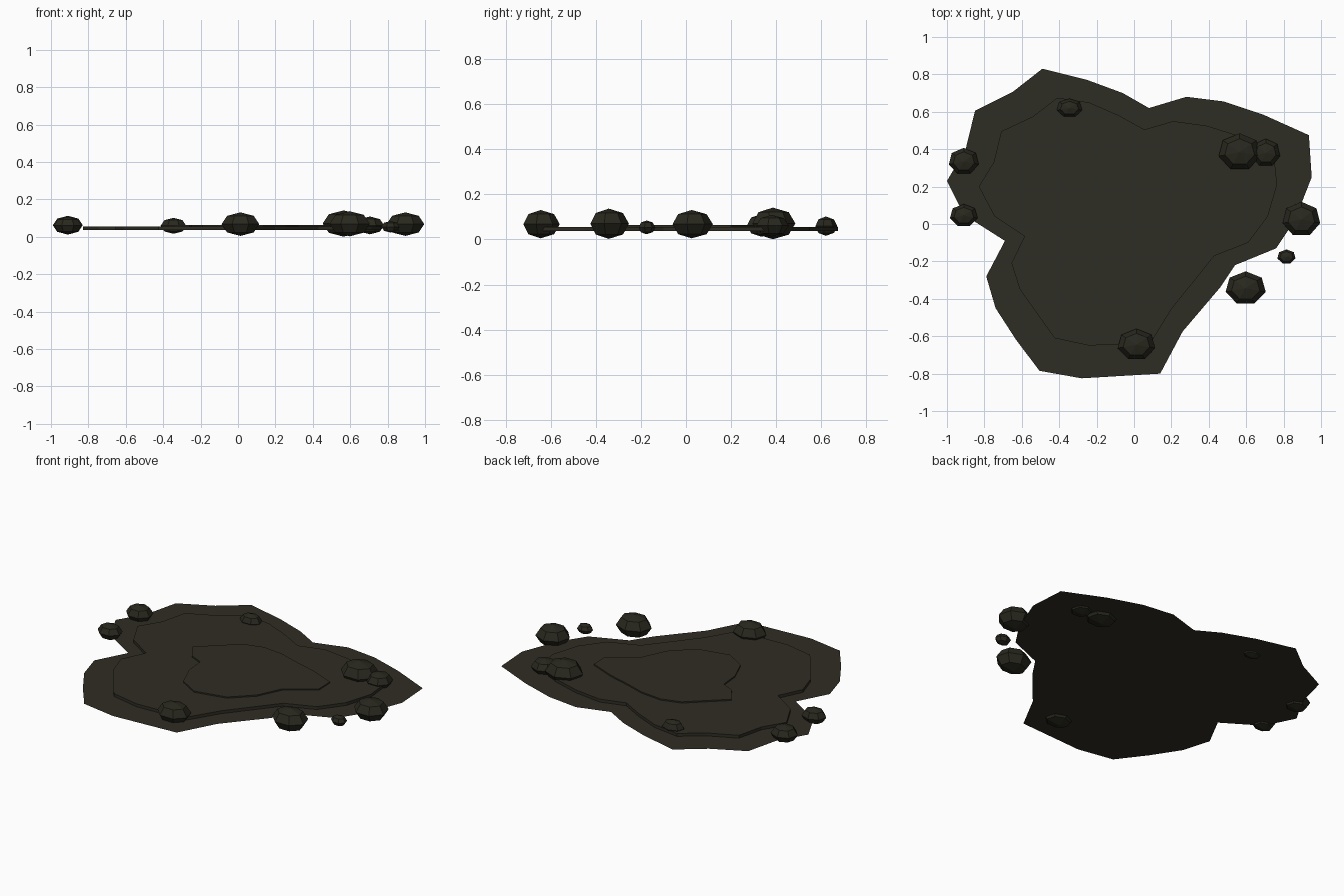
import bpy, bmesh, math
from mathutils import Matrix

if "Cube" in bpy.data.objects:
    bpy.data.objects.remove(bpy.data.objects["Cube"])


def material(name, rgb):
    m = bpy.data.materials.new(name)
    m.diffuse_color = (*rgb, 1)
    m.use_nodes = True
    m.node_tree.nodes["Principled BSDF"].inputs["Base Color"].default_value = m.diffuse_color
    return m


MUD = material("dark mud", (0.028, 0.026, 0.017))
STONE = material("dark clod", (0.022, 0.021, 0.013))


def finish(name, bm, mat):
    me = bpy.data.meshes.new(name)
    bm.to_mesh(me)
    bm.free()
    me.materials.append(mat)
    ob = bpy.data.objects.new(name, me)
    bpy.context.collection.objects.link(ob)
    return ob


def layer(name, outline, z0, z1):
    """Flat outline, clockwise from above; raised when z1 > z0."""
    bm = bmesh.new()
    top = [bm.verts.new((x, y, z1)) for x, y in reversed(outline)]
    bm.faces.new(top)
    if z1 > z0:
        low = [bm.verts.new((x, y, z0)) for x, y in reversed(outline)]
        n = len(top)
        for i in range(n):
            j = (i + 1) % n
            bm.faces.new((low[i], low[j], top[j], top[i]))
    return finish(name, bm, MUD)


# Puddle: thin sheet with two raised steps
OUTER = [(-.49, .83), (-.25, .77), (-.06, .70), (.08, .62), (.28, .68), (.48, .655),
         (.69, .585), (.935, .475), (.95, .25), (.86, .02), (.76, -.13), (.54, -.22),
         (.46, -.34), (.26, -.575), (.14, -.80), (-.28, -.825), (-.505, -.785),
         (-.63, -.62), (-.74, -.45), (-.79, -.28), (-.69, -.09), (-.91, .05),
         (-1, .23), (-.90, .40), (-.85, .605), (-.65, .705)]
MIDDLE = [(-.41, .675), (-.24, .65), (-.08, .58), (.055, .505), (.21, .55), (.39, .525),
          (.565, .47), (.75, .355), (.765, .21), (.715, .04), (.61, -.10), (.43, -.17),
          (.20, -.455), (.09, -.635), (-.24, -.65), (-.425, -.61), (-.61, -.35),
          (-.655, -.21), (-.585, -.065), (-.745, .04), (-.83, .20), (-.75, .33),
          (-.71, .495), (-.54, .575)]
INNER = [(-.41, .14), (-.20, .33), (-.08, .365), (.06, .35), (.18, .31), (.33, .267),
         (.49, .20), (.495, .087), (.325, -.033), (.255, -.18), (.133, -.298),
         (-.065, -.339), (-.19, -.265), (-.248, -.125), (-.26, 0), (-.34, .037)]
layer("puddle_base", OUTER, .036, .036)
layer("puddle_middle_step", MIDDLE, .037, .055)
layer("puddle_top_step", INNER, .055, .063)

# Clods: squashed seven-sided balls (x, y, half width x, half width y)
CLODS = [(-.345, .62, .070, .051), (-.91, .335, .082, .072), (-.91, .045, .076, .062),
         (.565, .385, .115, .100), (.705, .38, .078, .076), (.895, .025, .103, .094),
         (.815, -.175, .050, .039), (.597, -.343, .110, .090), (.013, -.645, .103, .085)]
for i, (x, y, rx, ry) in enumerate(CLODS):
    bm = bmesh.new()
    bmesh.ops.create_uvsphere(bm, u_segments=7, v_segments=4, radius=1)
    # turn one corner towards +y
    v = max((v for v in bm.verts if abs(v.co.z) < .01), key=lambda v: v.co.y)
    turn = math.pi / 2 - math.atan2(v.co.y, v.co.x)
    bm.transform(Matrix.Translation((x, y, .04 + .27 * rx))
                 @ Matrix.Diagonal((rx, ry, .61 * rx, 1))
                 @ Matrix.Rotation(turn, 4, 'Z'))
    finish(f"clod_{i + 1}", bm, STONE)
